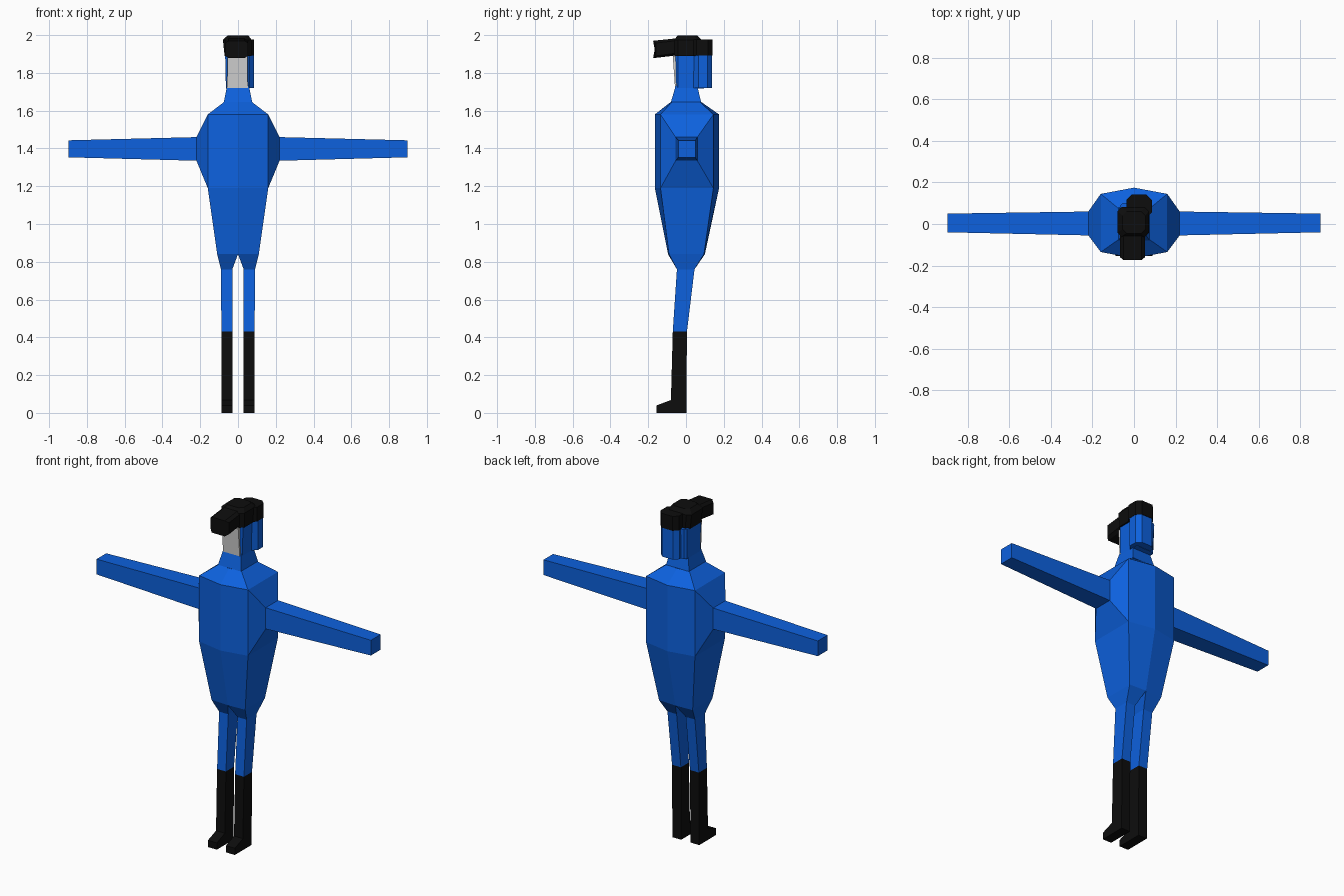
import bpy, bmesh

if "Cube" in bpy.data.objects:
    bpy.data.objects.remove(bpy.data.objects["Cube"])


def material(name, rgb):
    m = bpy.data.materials.new(name)
    m.diffuse_color = (*rgb, 1)
    m.use_nodes = True
    m.node_tree.nodes["Principled BSDF"].inputs["Base Color"].default_value = m.diffuse_color
    return m


BLUE = material("suit_blue", (0.004, 0.12, 0.73))
BLACK = material("black", (0.004, 0.004, 0.004))
PALE = material("pale_face", (0.65, 0.65, 0.65))


def loft(name, rings, mat, closed=True, caps=(True, True), mirror=False, skip=()):
    """Skin a list of point rings; skip holds (ring, side) faces left open."""
    bm = bmesh.new()
    vs = [[bm.verts.new(p) for p in r] for r in rings]
    n = len(rings[0])
    for i in range(len(vs) - 1):
        for j in range(n if closed else n - 1):
            if (i, j) not in skip:
                k = (j + 1) % n
                bm.faces.new((vs[i][j], vs[i][k], vs[i + 1][k], vs[i + 1][j]))
    if caps[0]:
        bm.faces.new(vs[0][::-1])
    if caps[1]:
        bm.faces.new(vs[-1])
    if closed:
        bmesh.ops.recalc_face_normals(bm, faces=bm.faces)
    mesh = bpy.data.meshes.new(name)
    bm.to_mesh(mesh)
    bm.free()
    mesh.materials.append(mat)
    ob = bpy.data.objects.new(name, mesh)
    bpy.context.collection.objects.link(ob)
    if mirror:
        ob.modifiers.new("Mirror", 'MIRROR')
    return ob


def rect_z(x0, x1, y0, y1, z):
    return [(x0, y0, z), (x1, y0, z), (x1, y1, z), (x0, y1, z)]


def rect_x(x, y0, y1, z0, z1):
    return [(x, y0, z0), (x, y1, z0), (x, y1, z1), (x, y0, z1)]


def octagon_z(x0, x1, y0, y1, z, c):
    return [(x0 + c, y0, z), (x1 - c, y0, z), (x1, y0 + c, z), (x1, y1 - c, z),
            (x1 - c, y1, z), (x0 + c, y1, z), (x0, y1 - c, z), (x0, y0 + c, z)]


def half_ring(w, front, corner_front, corner_back, back, z):
    return [(0, front, z), (w, corner_front, z), (w, corner_back, z), (0, back, z)]


# torso, half mirrored, open where the shoulder joins
hip_ring = half_ring(0.11, -0.095, -0.09, 0.095, 0.10, 0.84)
loft("torso", [hip_ring,
               half_ring(0.16, -0.165, -0.135, 0.145, 0.175, 1.19),
               half_ring(0.16, -0.165, -0.135, 0.145, 0.175, 1.58),
               half_ring(0.075, -0.082, -0.075, 0.075, 0.082, 1.645)],
     BLUE, closed=False, caps=(False, False), mirror=True, skip={(1, 1)})

# shoulder and arm
loft("arm", [rect_x(0.16, -0.135, 0.145, 1.19, 1.58),
             rect_x(0.22, -0.055, 0.06, 1.335, 1.46),
             rect_x(0.898, -0.04, 0.05, 1.353, 1.443)],
     BLUE, caps=(False, True), mirror=True)

# hip and upper leg
knee = rect_z(0.03, 0.088, -0.07, 0.005, 0.43)
loft("leg", [hip_ring, rect_z(0.03, 0.09, -0.048, 0.045, 0.76), knee],
     BLUE, caps=(False, False), mirror=True)

# boot shaft and toe
loft("boot", [knee, rect_z(0.03, 0.088, -0.08, 0.002, 0.06),
              rect_z(0.03, 0.088, -0.08, 0.002, 0)],
     BLACK, caps=(False, True), mirror=True)
loft("boot_toe", [[(x, -0.08, 0), (x, -0.155, 0), (x, -0.155, 0.04), (x, -0.08, 0.068)]
                  for x in (0.03, 0.088)], BLACK, mirror=True)

# neck
loft("neck", [rect_z(-0.075, 0.075, -0.08, 0.08, 1.645),
              rect_z(-0.058, 0.058, -0.055, 0.06, 1.73)], BLUE, caps=(False, True))

# head and the hood hanging behind it
loft("head", [octagon_z(-0.064, 0.06, -0.055, 0.095, 1.718, 0.012),
              octagon_z(-0.068, 0.062, -0.055, 0.10, 1.895, 0.012)], BLUE)
loft("hood_back", [octagon_z(-0.035, 0.085, 0.04, 0.138, z, 0.025)
                   for z in (1.72, 1.895)], BLUE)

# face wedge, leaning slightly forward at the top
loft("face", [rect_z(-0.058, 0.052, -0.058, -0.045, 1.72),
              rect_z(-0.055, 0.05, -0.07, -0.045, 1.89)], PALE)

# cap: crown, back block and forward peak
loft("cap_crown", [octagon_z(-0.071, 0.071, -0.062, 0.082, 1.89, 0.02),
                   octagon_z(-0.08, 0.072, -0.062, 0.082, 1.975, 0.02),
                   octagon_z(-0.055, 0.055, -0.045, 0.06, 1.998, 0.02)], BLACK)
loft("cap_back", [octagon_z(-0.036, 0.086, 0.03, 0.141, z, 0.025)
                  for z in (1.892, 1.977)], BLACK)
loft("cap_peak", [[(-0.05, y0, zb), (0.035, y0, zb), (0.053, y1, zb + 0.012),
                   (0.053, y1, zt - 0.012), (0.035, y0, zt), (-0.05, y0, zt),
                   (-0.067, y1, zt - 0.012), (-0.067, y1, zb + 0.012)]
                  for y0, y1, zb, zt in ((-0.174, -0.16, 1.878, 1.97),
                                         (-0.03, -0.03, 1.895, 1.985))], BLACK)
